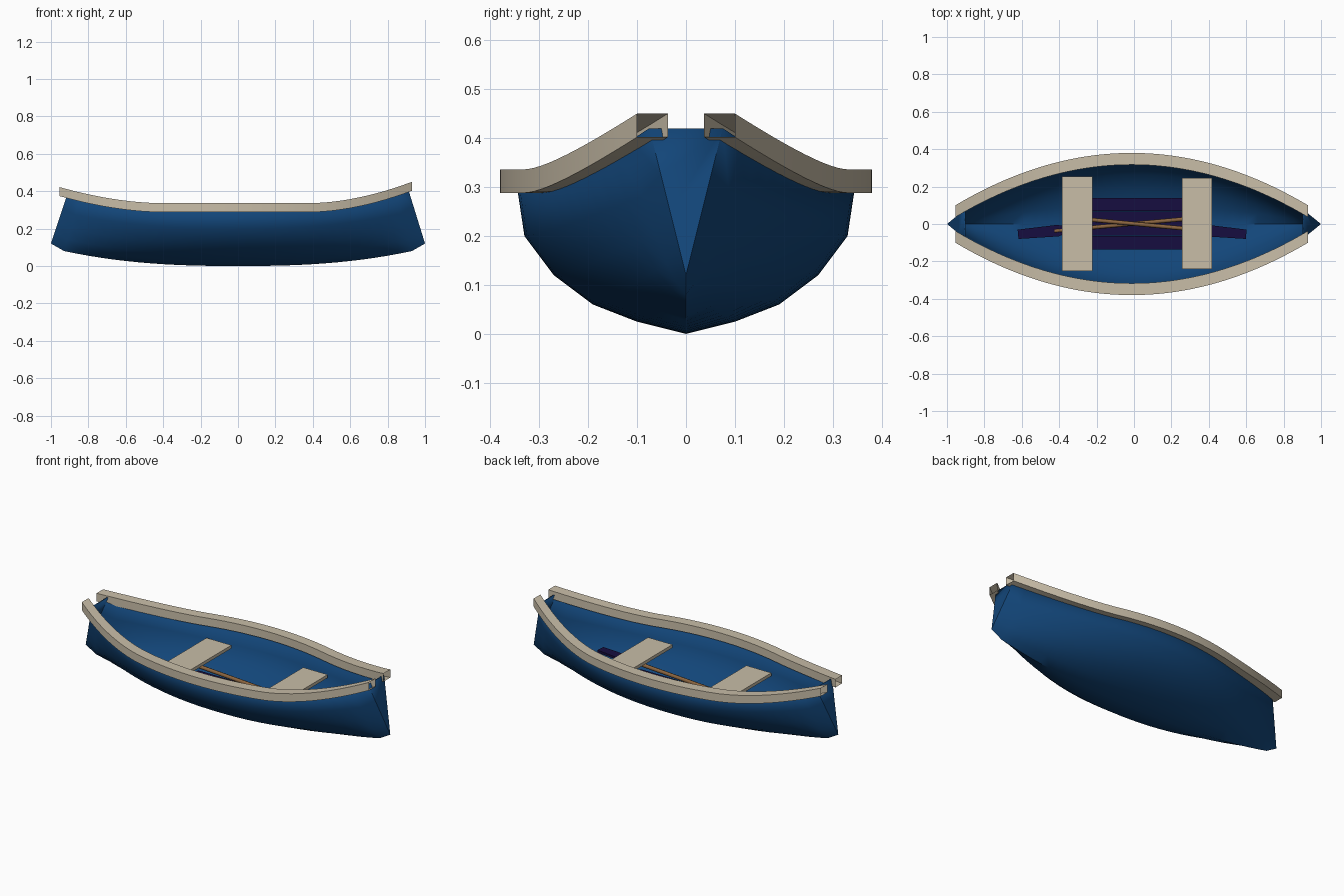
import bpy, bmesh, math
from mathutils import Vector

if "Cube" in bpy.data.objects:
    bpy.data.objects.remove(bpy.data.objects["Cube"])


def mat(name, rgb):
    m = bpy.data.materials.new(name)
    m.diffuse_color = (*rgb, 1)
    m.use_nodes = True
    m.node_tree.nodes["Principled BSDF"].inputs["Base Color"].default_value = m.diffuse_color
    return m


BLUE = mat("hull blue", (0.006, 0.06, 0.19))
CREAM = mat("cream wood", (0.58, 0.51, 0.39))
NAVY = mat("dark navy", (0.008, 0.004, 0.05))
BROWN = mat("oar brown", (0.26, 0.13, 0.05))


def finish(name, bm, material, smooth=None):
    bmesh.ops.recalc_face_normals(bm, faces=bm.faces)
    me = bpy.data.meshes.new(name)
    bm.to_mesh(me)
    bm.free()
    ob = bpy.data.objects.new(name, me)
    bpy.context.collection.objects.link(ob)
    me.materials.append(material)
    if smooth:
        bpy.ops.object.select_all(action='DESELECT')
        ob.select_set(True)
        bpy.context.view_layer.objects.active = ob
        bpy.ops.object.shade_smooth_by_angle(angle=math.radians(smooth))
    return ob


def skin(bm, rings, closed=False):
    """Bridge equal-length rows of points with quads."""
    rows = [[bm.verts.new(p) for p in r] for r in rings]
    n = len(rows[0])
    for a, b in zip(rows, rows[1:]):
        for i in range(n if closed else n - 1):
            j = (i + 1) % n
            bm.faces.new((a[i], a[j], b[j], b[i]))
    return rows


def box(name, x0, x1, y0, y1, z0, z1, material):
    bm = bmesh.new()
    bmesh.ops.create_cube(bm, size=1)
    for v in bm.verts:
        v.co = ((x0 + x1) / 2 + v.co.x * (x1 - x0),
                (y0 + y1) / 2 + v.co.y * (y1 - y0),
                (z0 + z1) / 2 + v.co.z * (z1 - z0))
    return finish(name, bm, material)


# Hull: midship half-section (y, z, fraction up the end triangle)
SECTION = [(0, 0, 0), (0.10, 0.025, 0.08), (0.19, 0.06, 0.22),
           (0.27, 0.12, 0.42), (0.33, 0.20, 0.68), (0.347, 0.312, 1)]


def hull_point(k, t):
    b, zm, f = SECTION[k]
    a = abs(t)
    ye = 0.075 * f
    ze = 0.12 + (0.30 if t > 0 else 0.28) * f
    if k == 5:
        h = max(0, (a - 0.4) / 0.6) ** 2
    elif a <= 0.93:
        h = 0.667 * (a / 0.93) ** 2.5
    else:
        h = 0.667 + 0.333 * (a - 0.93) / 0.07
    return (t * (1 - 0.093 * f), ye + (b - ye) * (1 - t * t), zm + (ze - zm) * h)


ts = [i * 0.93 / 14 for i in range(-14, 15)]
ts = [-1] + ts + [1]
rings = []
for t in ts:
    half = [hull_point(k, t) for k in range(6)]
    rings.append([(x, -y, z) for x, y, z in half[:0:-1]] + half)
bm = bmesh.new()
rows = skin(bm, rings)
for r in (rows[0], rows[-1]):  # triangular end plates
    bm.faces.new(r)
bmesh.ops.remove_doubles(bm, verts=bm.verts, dist=0.0005)
hull = finish("hull", bm, BLUE, 42)
# make sure the shell thickens inward from an outward-facing surface
low = min(hull.data.polygons, key=lambda p: p.center.z)
if low.normal.z > 0:
    hull.data.flip_normals()
sol = hull.modifiers.new("thickness", 'SOLIDIFY')
sol.thickness = 0.008
sol.offset = -1

# Gunwale rails: open-ended box section swept along the sheer
for side, name in ((-1, "rail_front"), (1, "rail_back")):
    rings = []
    for i in range(41):
        x = -0.955 + 1.885 * i / 40
        u = (x + 0.0125) / 0.9425
        yo = 0.38 - 0.28 * u * u
        yi = yo - 0.063
        rise = max(0, (abs(u) - 0.42) / 0.58) ** 1.8
        zt = 0.336 + (0.114 if u > 0 else 0.086) * rise
        zb = zt - 0.048
        rings.append([(x, side * yo, zb), (x, side * yo, zt),
                      (x, side * yi, zt), (x, side * yi, zb)])
    bm = bmesh.new()
    skin(bm, rings, closed=True)
    finish(name, bm, CREAM, 30)

# Seats
box("seat_left", -0.385, -0.222, -0.25, 0.255, 0.208, 0.227, CREAM)
box("seat_right", 0.257, 0.417, -0.24, 0.245, 0.208, 0.227, CREAM)

# Floor boards
for i, (y0, y1) in enumerate(((-0.135, -0.064), (-0.062, 0.068), (0.07, 0.14))):
    box(f"floor_board_{i + 1}", -0.36, 0.39, y0, y1, 0.065, 0.085, NAVY)

# Crossed oars: shaft plus flat blade, mirrored in x
for s, z, name in ((1, 0.175, "oar_a"), (-1, 0.152, "oar_b")):
    a = Vector((-0.35 * s, 0.034, z))
    b = Vector((0.61 * s - 0.01, -0.055, z))
    d = (b - a).normalized()
    n = Vector((-d.y, d.x, 0))
    up = Vector((0, 0, 1))
    bm = bmesh.new()
    rings = []
    for p in (a, a.lerp(b, 0.8)):
        rings.append([p + 0.011 * (n * math.cos(q) + up * math.sin(q))
                      for q in (i * math.tau / 8 for i in range(8))])
    rows = skin(bm, rings, closed=True)
    for r in rows:
        bm.faces.new(r)
    finish(name + "_shaft", bm, BROWN, 50)
    bm = bmesh.new()
    rings = []
    for f, w in ((0.72, 0.014), (0.78, 0.031), (1.0, 0.025)):
        p = a.lerp(b, f)
        rings.append([p + n * (w * i) + up * (0.007 * j)
                      for i, j in ((-1, -1), (1, -1), (1, 1), (-1, 1))])
    rows = skin(bm, rings, closed=True)
    bm.faces.new(rows[0])
    bm.faces.new(rows[-1])
    finish(name + "_blade", bm, NAVY)
